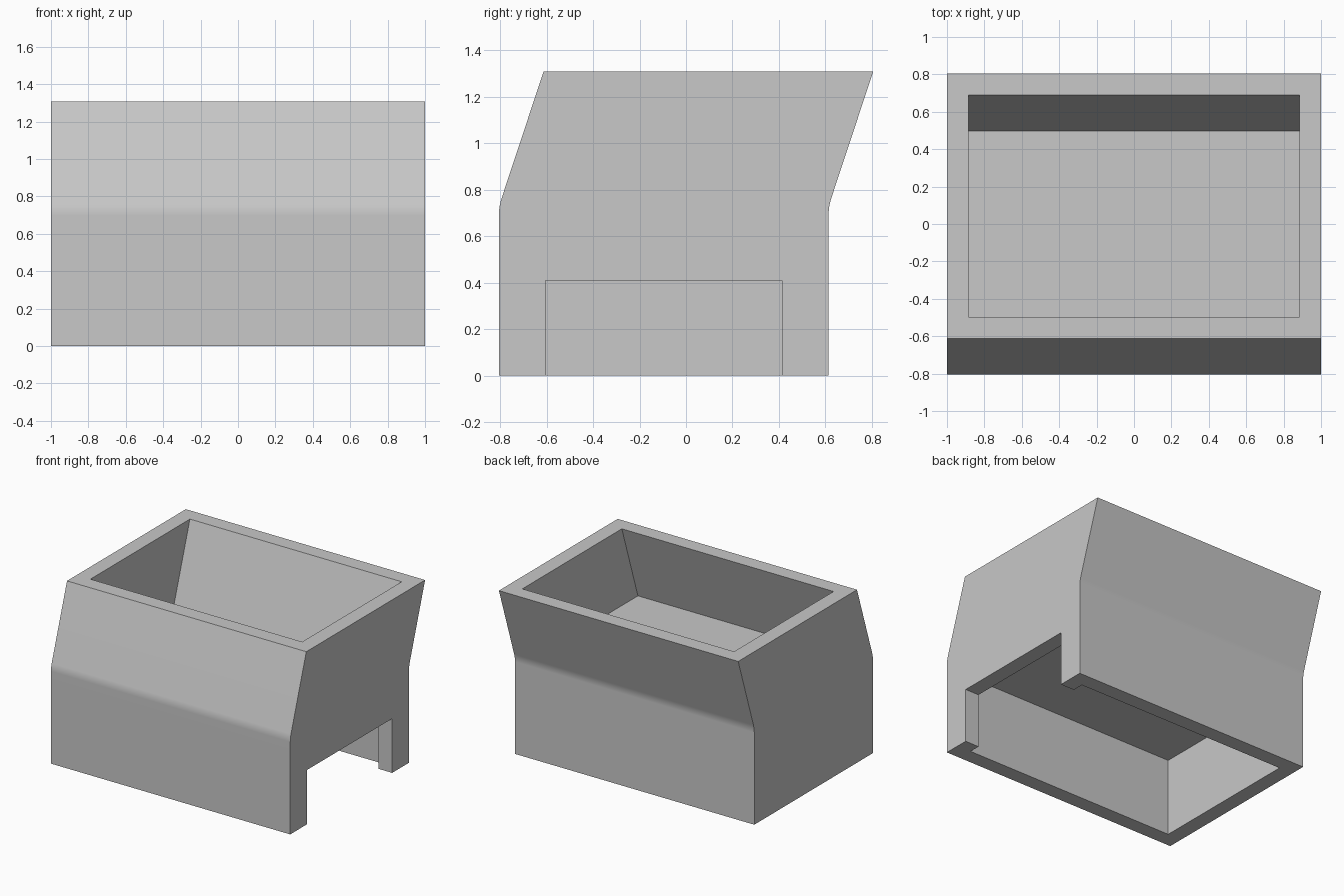
import bpy
import bmesh
from math import radians

cube = bpy.data.objects.get("Cube")
if cube:
    bpy.data.objects.remove(cube, do_unlink=True)

TOP, KINK, CEILING = 1.307, 0.727, 0.585
FRONT, BACK, LEAN = -0.805, 0.613, 0.192
WALL = 0.115

# Single grey material
grey = bpy.data.materials.new("plain grey")
grey.use_nodes = True
colour = (0.58, 0.58, 0.58, 1)
grey.diffuse_color = colour
grey.node_tree.nodes["Principled BSDF"].inputs["Base Color"].default_value = colour


def prism(name, outline, x0, x1, soften=False):
    """Extrude a side outline of (y, z) points along x."""
    bm = bmesh.new()
    face = bm.faces.new([bm.verts.new((x0, y, z)) for y, z in outline])
    grown = bmesh.ops.extrude_face_region(bm, geom=[face])["geom"]
    moved = [v for v in grown if isinstance(v, bmesh.types.BMVert)]
    bmesh.ops.translate(bm, verts=moved, vec=(x1 - x0, 0, 0))
    bmesh.ops.recalc_face_normals(bm, faces=bm.faces)
    if soften:
        bends = [e for e in bm.edges
                 if all(abs(v.co.z - KINK) < 0.001 for v in e.verts)]
        bmesh.ops.bevel(bm, geom=bends, offset=0.03, segments=2,
                        profile=0.5, affect='EDGES')
    mesh = bpy.data.meshes.new(name)
    bm.to_mesh(mesh)
    bm.free()
    mesh.materials.append(grey)
    obj = bpy.data.objects.new(name, mesh)
    bpy.context.collection.objects.link(obj)
    return obj


def box_outline(y0, y1, z0, z1, lean=0):
    return [(y0, z0), (y1, z0), (y1 + lean, z1), (y0 + lean, z1)]


# Outer shell: upright base with a backward-leaning upper half
shell = prism("planter_shell", [
    (FRONT, 0), (BACK, 0), (BACK, KINK), (BACK + LEAN, TOP),
    (FRONT + LEAN, TOP), (FRONT, KINK)], -1, 1, soften=True)

# Hollows: leaning tray above, open chamber below, doorway on the +x side
inner = 1 - WALL
y0, y1 = FRONT + WALL, BACK - WALL
over = 1.1  # run the tray cutter past the rim
cutters = [
    prism("tray_cutter", box_outline(y0, y1, KINK, KINK + (TOP - KINK) * over,
                                     LEAN * over), -inner, inner),
    prism("chamber_cutter", box_outline(y0, y1, -0.1, CEILING), -inner, inner),
    prism("doorway_cutter", box_outline(-0.605, 0.412, -0.1, 0.41), 0.5, 1.1),
]

bpy.ops.object.select_all(action='DESELECT')
bpy.context.view_layer.objects.active = shell
shell.select_set(True)
for cutter in cutters:
    cutter.hide_render = True
    cut = shell.modifiers.new(cutter.name, 'BOOLEAN')
    cut.operation = 'DIFFERENCE'
    cut.solver = 'EXACT'
    cut.object = cutter
    bpy.ops.object.modifier_apply(modifier=cut.name)
    bpy.data.objects.remove(cutter, do_unlink=True)

# Soft bend, crisp corners, flat broad faces
bpy.ops.object.shade_smooth_by_angle(angle=radians(30))
weighted = shell.modifiers.new("weighted_normals", 'WEIGHTED_NORMAL')
weighted.keep_sharp = True
